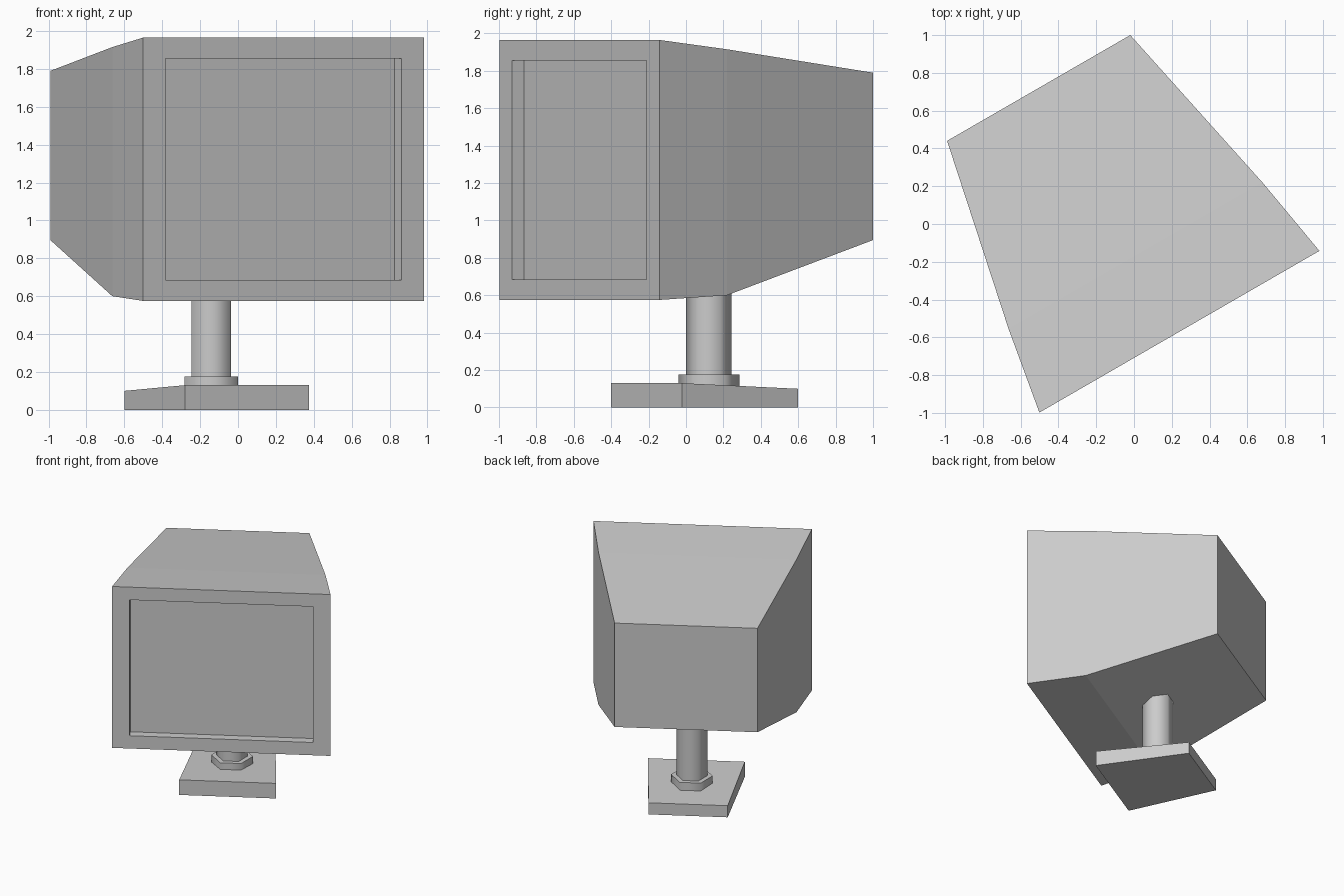
import bpy, bmesh, math

if "Cube" in bpy.data.objects:
    bpy.data.objects.remove(bpy.data.objects["Cube"])

TURN = math.radians(30)  # whole model is turned about z


def loft(name, cx, rings):
    """Skin rectangular rings (y, half_width, z_low, z_high), capping both ends."""
    bm = bmesh.new()
    loops = []
    for y, w, lo, hi in rings:
        corners = [(cx - w, lo), (cx + w, lo), (cx + w, hi), (cx - w, hi)]
        loops.append([bm.verts.new((x, y, z)) for x, z in corners])
    for a, b in zip(loops, loops[1:]):
        for i in range(4):
            j = (i + 1) % 4
            bm.faces.new((a[i], a[j], b[j], b[i]))
    bm.faces.new(loops[0])
    bm.faces.new(loops[-1])
    bmesh.ops.recalc_face_normals(bm, faces=bm.faces)
    mesh = bpy.data.meshes.new(name)
    bm.to_mesh(mesh)
    bm.free()
    ob = bpy.data.objects.new(name, mesh)
    ob.rotation_euler.z = TURN
    bpy.context.collection.objects.link(ob)
    return ob


def hex_post(name, radius, z0, z1):
    """Upright six-sided post with smooth sides, corners facing +-y."""
    bpy.ops.mesh.primitive_cylinder_add(
        vertices=6, radius=radius, depth=z1 - z0,
        location=(-0.141, 0.122, (z0 + z1) / 2))
    ob = bpy.context.object
    ob.name = name
    bpy.ops.object.shade_smooth_by_angle(angle=math.radians(65))
    return ob


# Monitor case: screen floor, recess edge, front rim, shoulder, back
loft("monitor_case", -0.077, [
    (-0.541, 0.719, 0.685, 1.855),
    (-0.614, 0.719, 0.685, 1.855),
    (-0.614, 0.856, 0.575, 1.965),
    (-0.150, 0.776, 0.600, 1.915),
    (0.876, 0.560, 0.895, 1.790),
])

# Tapered foot plate, lower and narrower at the back
loft("foot_plate", -0.064, [
    (-0.206, 0.379, 0.0, 0.13),
    (0.550, 0.311, 0.0, 0.10),
])

# Stand post and its collar
hex_post("stand_collar", 0.163, 0.08, 0.177)
hex_post("stand_post", 0.121, 0.10, 0.76)
